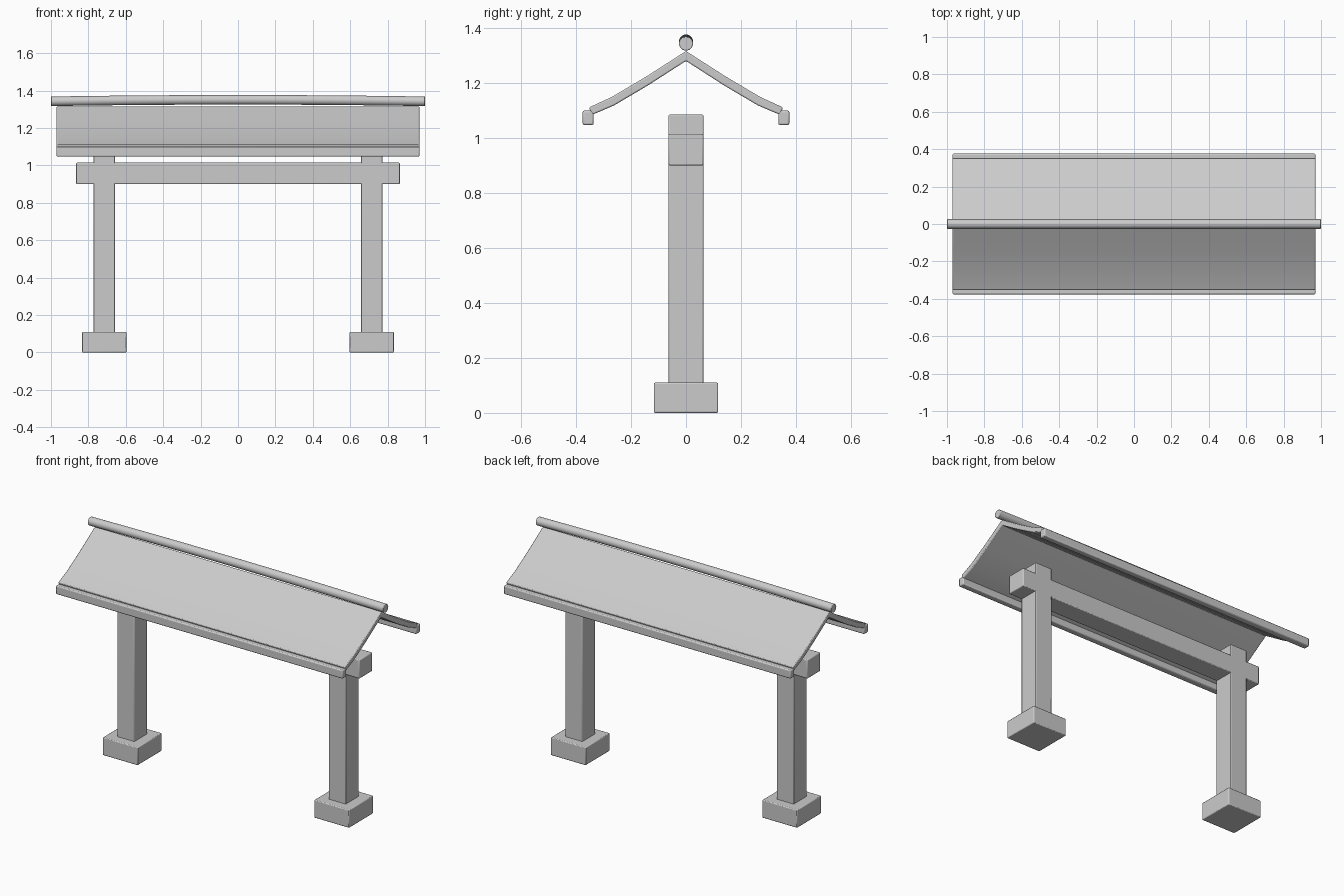
import bpy, bmesh
from math import sin, cos, tau, radians

if "Cube" in bpy.data.objects:
    bpy.data.objects.remove(bpy.data.objects["Cube"])


def finish(obj, bevel):
    # small rounded edges with smooth shading
    if bevel:
        mod = obj.modifiers.new("soft_edges", 'BEVEL')
        mod.width, mod.segments = bevel, 2
        mod.limit_method, mod.angle_limit = 'ANGLE', radians(40)
    bpy.ops.object.select_all(action='DESELECT')
    obj.select_set(True)
    bpy.context.view_layer.objects.active = obj
    bpy.ops.object.shade_smooth_by_angle(angle=radians(35))


def box(name, x, y, z, bevel=0.005):
    # x, y, z are (min, max) pairs
    bpy.ops.mesh.primitive_cube_add(size=1, location=[sum(r) / 2 for r in (x, y, z)])
    obj = bpy.context.object
    obj.name = name
    obj.scale = [r[1] - r[0] for r in (x, y, z)]
    bpy.ops.object.transform_apply(location=False, rotation=False, scale=True)
    finish(obj, bevel)


def loft(name, profile, stations, bevel=0):
    # sweep a closed (y, z) profile along x; stations are (x, lift)
    bm = bmesh.new()
    rings = [[bm.verts.new((x, y, z + lift)) for y, z in profile] for x, lift in stations]
    n = len(profile)
    for a, b in zip(rings, rings[1:]):
        for i in range(n):
            j = (i + 1) % n
            bm.faces.new((a[i], a[j], b[j], b[i]))
    bm.faces.new(rings[0])
    bm.faces.new(rings[-1])
    bmesh.ops.recalc_face_normals(bm, faces=bm.faces)
    mesh = bpy.data.meshes.new(name)
    bm.to_mesh(mesh)
    bm.free()
    obj = bpy.data.objects.new(name, mesh)
    bpy.context.collection.objects.link(obj)
    finish(obj, bevel)


# stone footings and posts
for side, s in (("left", -1), ("right", 1)):
    c = 0.715 * s
    box(side + "_footing", (c - 0.118, c + 0.118), (-0.117, 0.117), (0, 0.11))
    box(side + "_post", (c - 0.058, c + 0.058), (-0.063, 0.063), (0.1, 1.085), 0.004)

# cross beam
box("cross_beam", (-0.865, 0.865), (-0.063, 0.063), (0.9, 1.015))

# gently curved roof, upper outline then underside
upper = [(0.353, 1.111), (0.27, 1.149), (0.145, 1.223)]
lower = [(0.14, 1.190), (0.262, 1.118), (0.342, 1.084)]
roof = ([(-y, z) for y, z in upper] + [(0, 1.316)] + upper[::-1]
        + lower[::-1] + [(0, 1.28)] + [(-y, z) for y, z in lower])
loft("roof", roof, [(-0.97, 0), (0.97, 0)], 0.005)

# eave boards
box("front_eave", (-0.97, 0.97), (-0.376, -0.336), (1.047, 1.099), 0.006)
box("back_eave", (-0.97, 0.97), (0.336, 0.376), (1.047, 1.099), 0.006)

# ridge pole, slightly higher at the middle
ring = [(0.0255 * cos(tau * i / 24), 1.343 + 0.0255 * sin(tau * i / 24)) for i in range(24)]
loft("ridge_pole", ring, [(i / 6, 0.008 * (1 - (i / 6) ** 2)) for i in range(-6, 7)], 0.003)
